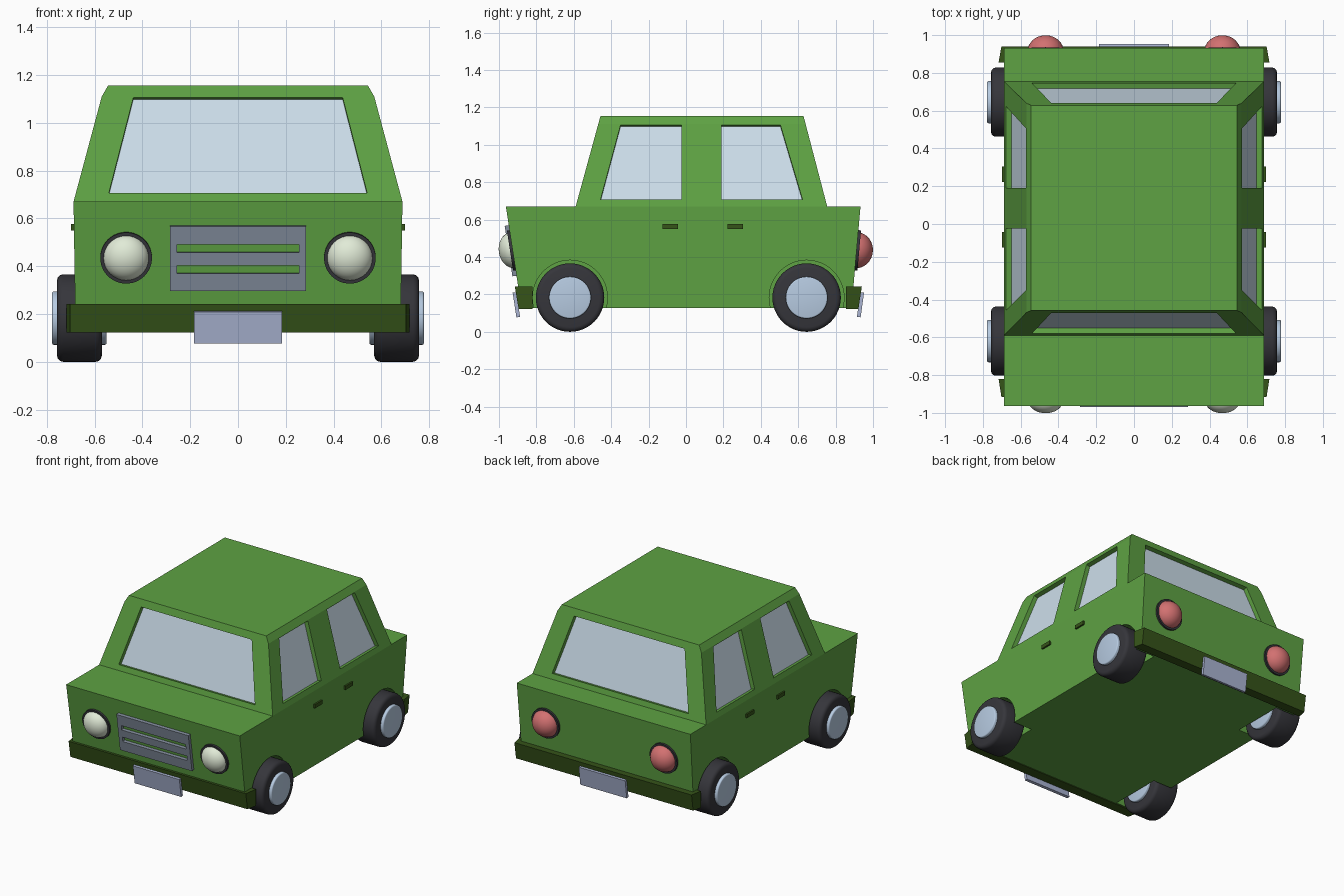
import bpy, bmesh, math
from mathutils import Vector

if "Cube" in bpy.data.objects:
    bpy.data.objects.remove(bpy.data.objects["Cube"])


def material(name, rgb):
    # sRGB in, linear viewport colour out
    m = bpy.data.materials.new(name)
    m.diffuse_color = [c ** 2.2 for c in rgb] + [1]
    m.use_nodes = True
    m.node_tree.nodes["Principled BSDF"].inputs["Base Color"].default_value = m.diffuse_color
    return m


GREEN = material("paint", (0.37, 0.63, 0.27))
DARK = material("dark_trim", (0.22, 0.33, 0.12))
GLASS = material("glass", (0.80, 0.87, 0.92))
TYRE = material("rubber", (0.22, 0.22, 0.24))
HUB = material("hub_metal", (0.71, 0.79, 0.88))
GRILLE = material("grille_metal", (0.50, 0.54, 0.60))
PLATE = material("plate_metal", (0.66, 0.70, 0.82))
WHITE = material("headlight_glass", (0.88, 0.92, 0.84))
RED = material("taillight_glass", (0.82, 0.44, 0.44))


def finish(name, bm, mat):
    bmesh.ops.recalc_face_normals(bm, faces=bm.faces)
    me = bpy.data.meshes.new(name)
    bm.to_mesh(me)
    bm.free()
    ob = bpy.data.objects.new(name, me)
    bpy.context.collection.objects.link(ob)
    if mat:
        me.materials.append(mat)
    return ob


def loft(name, rings, mat=None):
    """Closed solid through equal-length point rings."""
    bm = bmesh.new()
    vs = [[bm.verts.new(p) for p in r] for r in rings]
    n = len(vs[0])
    for a, b in zip(vs, vs[1:]):
        for i in range(n):
            j = (i + 1) % n
            bm.faces.new((a[i], a[j], b[j], b[i]))
    bm.faces.new(vs[0])
    bm.faces.new(vs[-1])
    return finish(name, bm, mat)


def rect(z, x, y0, y1):
    return [(-x, y0, z), (x, y0, z), (x, y1, z), (-x, y1, z)]


def outward(pts):
    n = (pts[1] - pts[0]).cross(pts[2] - pts[0]).normalized()
    return n if n.dot(sum(pts, Vector()) / len(pts) - Vector((0, 0, 0.6))) > 0 else -n


def slab(name, pts, d0, d1, mat=None):
    """Plate on a sloping face, from offset d0 to d1 along its outward normal."""
    pts = [Vector(p) for p in pts]
    n = outward(pts)
    return loft(name, [[p + n * d for p in pts] for d in (d0, d1)], mat)


def cylinder(name, r, x0, x1, y, z, mat=None, bevel=0, segs=48):
    bpy.ops.mesh.primitive_cylinder_add(vertices=segs, radius=r, depth=abs(x1 - x0),
                                        location=((x0 + x1) / 2, y, z), rotation=(0, math.pi / 2, 0))
    ob = bpy.context.object
    ob.name = name
    if mat:
        ob.data.materials.append(mat)
    if bevel:
        b = ob.modifiers.new("bevel", 'BEVEL')
        b.width, b.segments, b.limit_method = bevel, 3, 'ANGLE'
        bpy.ops.object.modifier_apply(modifier=b.name)
    bpy.ops.object.shade_smooth_by_angle(angle=math.radians(40))
    return ob


def cut(ob, cutter):
    m = ob.modifiers.new("cut", 'BOOLEAN')
    m.operation, m.object, m.solver = 'DIFFERENCE', cutter, 'EXACT'
    bpy.context.view_layer.objects.active = ob
    bpy.ops.object.modifier_apply(modifier=m.name)
    bpy.data.objects.remove(cutter)


# Points on the sloping faces of body and cabin
def nose(x, z): return (x, -0.88 - 0.083 * (z - 0.128) / 0.542, z)
def tail(x, z): return (x, 0.885 + 0.048 * (z - 0.128) / 0.542, z)
def screen(x, z): return (x, -0.59 + 0.133 * (z - 0.67) / 0.485, z)
def back_screen(x, z): return (x, 0.755 - 0.127 * (z - 0.67) / 0.485, z)
def cabin_side(s, y, z): return (s * (0.688 - 0.118 * (z - 0.67) / 0.44), y, z)


def box_on(face, x, z0, z1):
    return [face(-x, z0), face(x, z0), face(x, z1), face(-x, z1)]


# Lower body and cabin
body = loft("body", [rect(0.128, 0.68, -0.88, 0.885), rect(0.67, 0.688, -0.963, 0.933)], GREEN)
cabin = loft("cabin", [rect(z, x, screen(0, z)[1], back_screen(0, z)[1])
                       for z, x in ((0.67, 0.688), (1.11, 0.57), (1.155, 0.544))], GREEN)

# Windows: recess in the cabin with a pane at the bottom
Z0, Z1 = 0.707, 1.105
windows = {}
for nm, f in (("windscreen", screen), ("rear_window", back_screen)):
    windows[nm] = [f(-0.54, Z0), f(0.54, Z0), f(0.438, Z1), f(-0.438, Z1)]
for s, sd in ((1, "right"), (-1, "left")):
    for nm, ys in (("front", (-0.457, -0.025, -0.025, -0.35)), ("rear", (0.19, 0.623, 0.505, 0.19))):
        windows[f"{nm}_side_window_{sd}"] = [cabin_side(s, y, z) for y, z in zip(ys, (Z0, Z0, Z1, Z1))]
for nm, pts in windows.items():
    cut(cabin, slab("cutter", pts, -0.035, 0.05))
    slab(nm, pts, -0.04, -0.03, GLASS)

# Wheels, hubs and wheel wells
for s, sd in ((1, "right"), (-1, "left")):
    for y, nm in ((-0.62, "front"), (0.645, "rear")):
        cut(body, cylinder("cutter", 0.2, s * 0.53, s * 0.8, y, 0.183))
        cylinder(f"{nm}_tyre_{sd}", 0.183, s * 0.57, s * 0.757, y, 0.183, TYRE, 0.025)
        cylinder(f"{nm}_hub_{sd}", 0.112, s * 0.55, s * 0.778, y, 0.183, HUB, 0.008)
    # Door handles
    for y, nm in ((-0.125, "front"), (0.222, "rear")):
        slab(f"{nm}_door_handle_{sd}", [(s * 0.686, a, b) for a, b in
             ((y, 0.55), (y + 0.083, 0.55), (y + 0.083, 0.577), (y, 0.577))], -0.01, 0.012, DARK)

# Bumpers and plates
for nm, yi, yb, yt in (("front", -0.82, -0.895, -0.915), ("rear", 0.855, 0.922, 0.94)):
    loft(f"{nm}_bumper", [[(-0.717, yi, z), (0.717, yi, z), (0.702, yo, z), (-0.702, yo, z)]
                          for z, yo in ((0.123, yb), (0.242, yt))], DARK)
    k = math.copysign(0.008, yi)
    slab(f"{nm}_plate", [(-0.184, yb - k, 0.08), (0.184, yb - k, 0.08),
                         (0.184, yt - k, 0.212), (-0.184, yt - k, 0.212)], 0, 0.02, PLATE)

# Grille with two slots showing the paint
grille = slab("grille", box_on(nose, 0.285, 0.30, 0.57), -0.005, 0.022, GRILLE)
for z in (0.372, 0.46):
    cut(grille, slab("cutter", box_on(nose, 0.255, z, z + 0.034), -0.05, 0.08))

# Round lamps: dark rim plus a domed lens
for nm, f, depth, mat in (("headlight", nose, 0.074, WHITE), ("taillight", tail, 0.087, RED)):
    q = outward([Vector(p) for p in box_on(f, 0.3, 0.3, 0.5)]).to_track_quat('Z', 'Y')
    for s, sd in ((1, "right"), (-1, "left")):
        loc = f(s * 0.468, 0.436)
        bpy.ops.mesh.primitive_cylinder_add(vertices=48, radius=0.108, depth=0.028,
                                            location=loc, rotation=q.to_euler())
        rim = bpy.context.object
        rim.name = f"{nm}_rim_{sd}"
        rim.data.materials.append(TYRE)
        bpy.ops.object.shade_smooth_by_angle(angle=math.radians(40))
        bpy.ops.mesh.primitive_uv_sphere_add(segments=32, ring_count=16, radius=1,
                                             location=loc, rotation=q.to_euler())
        lens = bpy.context.object
        lens.name = f"{nm}_{sd}"
        lens.scale = (0.096, 0.096, depth)
        lens.data.materials.append(mat)
        bpy.ops.object.shade_smooth()
